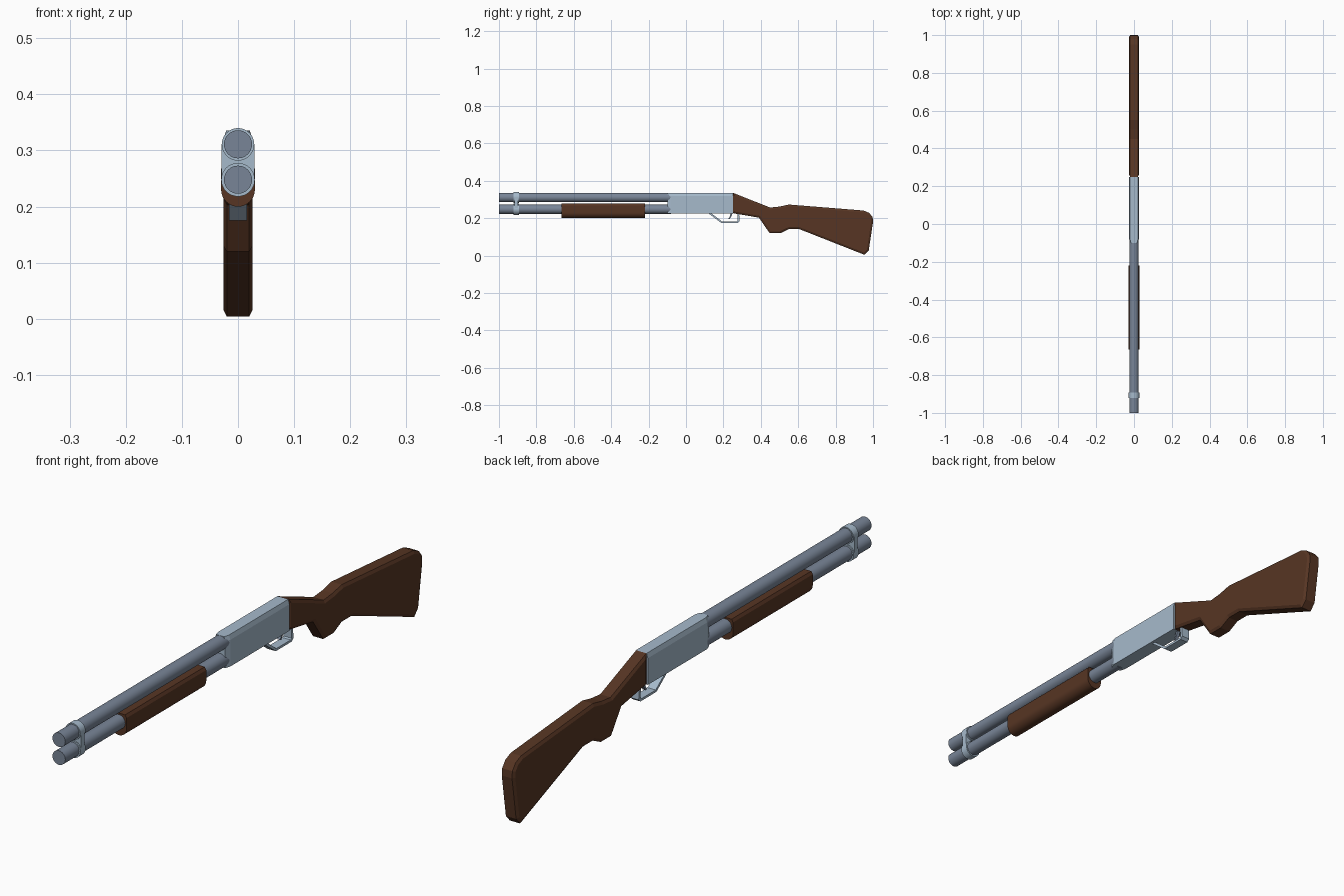
import bpy, bmesh, math
from mathutils import Vector

cube = bpy.data.objects.get("Cube")
if cube:
    bpy.data.objects.remove(cube, do_unlink=True)


def material(name, rgb):
    m = bpy.data.materials.new(name)
    m.use_nodes = True
    m.diffuse_color = (*rgb, 1)
    m.node_tree.nodes["Principled BSDF"].inputs["Base Color"].default_value = (*rgb, 1)
    return m


LIGHT = material("light steel", (0.38, 0.49, 0.60))
DARK = material("blued steel", (0.19, 0.235, 0.31))
WOOD = material("walnut wood", (0.095, 0.036, 0.017))


def finish(name, bm, mat, smooth=False):
    bmesh.ops.recalc_face_normals(bm, faces=bm.faces)
    me = bpy.data.meshes.new(name)
    bm.to_mesh(me)
    bm.free()
    me.materials.append(mat)
    ob = bpy.data.objects.new(name, me)
    bpy.context.collection.objects.link(ob)
    if smooth:
        bpy.ops.object.select_all(action="DESELECT")
        ob.select_set(True)
        bpy.context.view_layer.objects.active = ob
        bpy.ops.object.shade_smooth_by_angle(angle=math.radians(30))
    return ob


def loft(name, rings, mat, smooth=False):
    """Skin a list of equal-length point rings and cap both ends."""
    bm = bmesh.new()
    loops = [[bm.verts.new(p) for p in ring] for ring in rings]
    n = len(loops[0])
    for a, b in zip(loops, loops[1:]):
        for i in range(n):
            j = (i + 1) % n
            bm.faces.new((a[i], a[j], b[j], b[i]))
    bm.faces.new(loops[0])
    bm.faces.new(loops[-1])
    return finish(name, bm, mat, smooth)


def along_y(section, y, sx=1.0):
    return [(x * sx, y, z) for x, z in section]


def arc(cz, r, start, end, n):
    return [(r * math.cos(math.radians(start + (end - start) * i / n)),
             cz + r * math.sin(math.radians(start + (end - start) * i / n)))
            for i in range(n + 1)]


def rod(name, z, r, y0, y1, mat):
    section = arc(z, r, 0, 360, 32)[:-1]
    return loft(name, [along_y(section, y0), along_y(section, y1)], mat, True)


def slab(name, outline, half, mat, chamfer=0.0):
    """Side outline (y, z) given thickness in x, with chamfered rims."""
    c = sum((Vector(p) for p in outline), Vector((0, 0))) / len(outline)
    n = len(outline)
    area = sum(outline[i][0] * outline[(i + 1) % n][1]
               - outline[(i + 1) % n][0] * outline[i][1] for i in range(n))
    sign = 1 if area > 0 else -1
    inner = []
    for i in range(n):
        p = Vector(outline[i])
        d0 = (p - Vector(outline[i - 1])).normalized()
        d1 = (Vector(outline[(i + 1) % n]) - p).normalized()
        n0 = Vector((-d0.y, d0.x)) * sign
        n1 = Vector((-d1.y, d1.x)) * sign
        inner.append(p + (n0 + n1) * chamfer / (1 + n0.dot(n1)))
    layers = [(-half, outline), (half, outline)]
    if chamfer:
        k = half - 0.006
        layers = [(-half, inner), (-k, outline), (k, outline), (half, inner)]
    return loft(name, [[(x, y, z) for y, z in pts] for x, pts in layers], mat)


UPPER, LOWER = 0.311, 0.248

# Barrel and magazine tube
rod("barrel", UPPER, 0.025, -1.0, -0.08, DARK)
rod("magazine_tube", LOWER, 0.025, -1.0, -0.08, DARK)

# Band holding both tubes near the muzzle
rod("band_upper_ring", UPPER, 0.029, -0.922, -0.893, LIGHT)
rod("band_lower_ring", LOWER, 0.03, -0.922, -0.893, LIGHT)
slab("band_bridge", [(-0.917, LOWER), (-0.898, LOWER),
                     (-0.898, UPPER), (-0.917, UPPER)], 0.029, LIGHT)

# Sliding fore-end with a rounded underside
grip = arc(0.23, 0.03, 180, 360, 20) + [(0.03, 0.268), (0.024, 0.278),
                                        (-0.024, 0.278), (-0.03, 0.268)]
loft("fore_end", [along_y(grip, -0.665), along_y(grip, -0.22)], WOOD, True)

# Receiver: chamfered top, sides tapering in at the front
body = [(-0.026, 0.226), (0.026, 0.226), (0.026, 0.320), (0.021, 0.336),
        (-0.021, 0.336), (-0.026, 0.320)]
loft("receiver", [along_y(body, -0.1, 0.75), along_y(body, -0.08),
                  along_y(body, 0.25)], LIGHT)

# Shoulder stock with pistol grip
slab("stock", [(0.25, 0.336), (0.45, 0.257), (0.50, 0.262), (0.55, 0.273),
               (0.95, 0.241), (0.98, 0.228), (0.998, 0.205), (1.0, 0.18),
               (0.977, 0.028), (0.955, 0.004), (0.605, 0.142), (0.55, 0.142),
               (0.505, 0.12), (0.447, 0.12), (0.39, 0.203), (0.25, 0.227)],
     0.026, WOOD, 0.01)

# Trigger guard strap
slab("trigger_guard", [(0.115, 0.23), (0.188, 0.175), (0.277, 0.175), (0.287, 0.184),
                       (0.284, 0.224), (0.275, 0.224), (0.276, 0.187),
                       (0.271, 0.183), (0.192, 0.183), (0.13, 0.23)],
     0.016, LIGHT)

# Trigger
slab("trigger", [(0.24, 0.23), (0.234, 0.21), (0.227, 0.197), (0.233, 0.195),
                 (0.243, 0.21), (0.25, 0.23)], 0.006, DARK)
